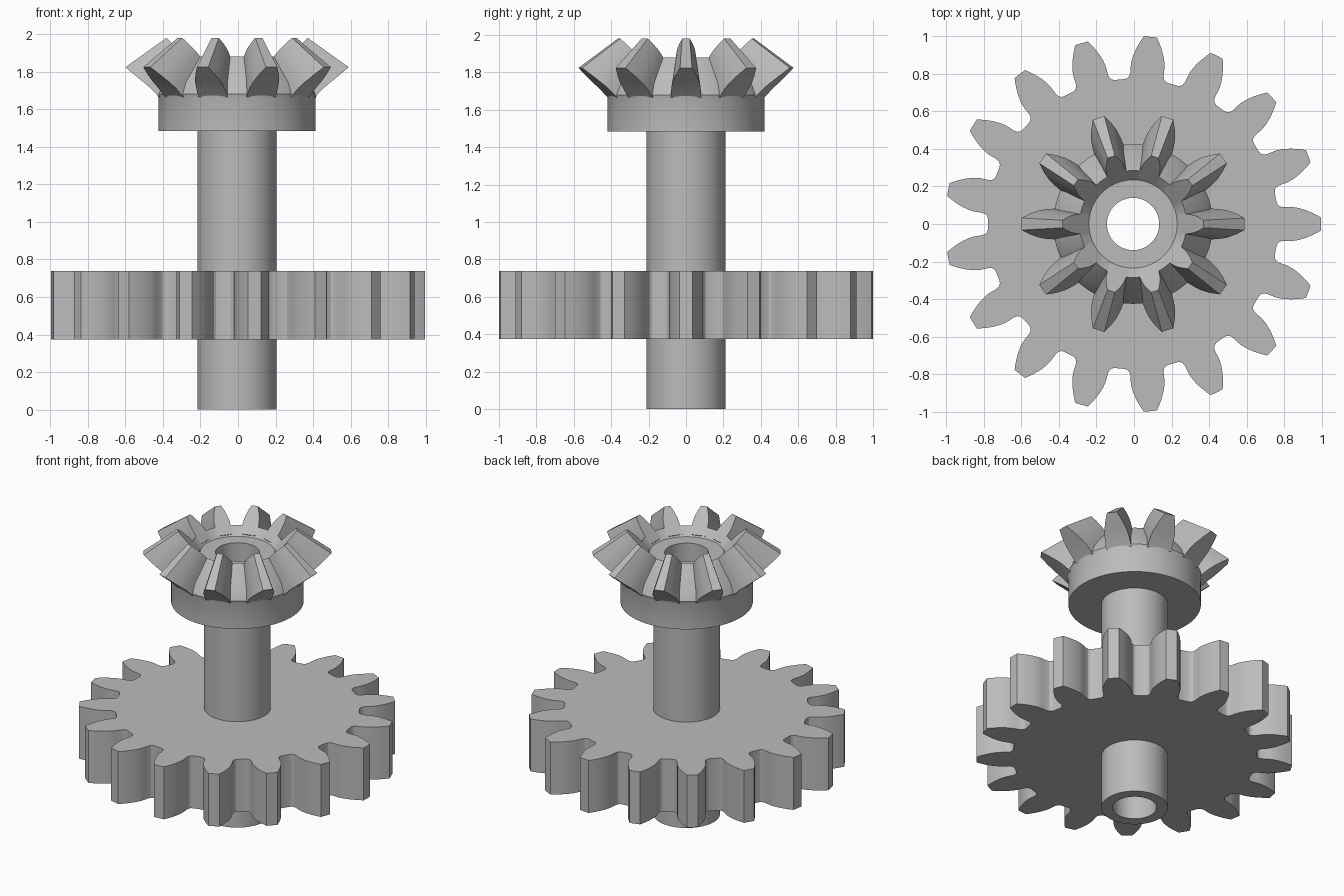
import bpy, bmesh, math
from math import cos, sin, tan, pi, radians

cube = bpy.data.objects.get("Cube")
if cube:
    bpy.data.objects.remove(cube, do_unlink=True)

CENTRE_X = -0.005

steel = bpy.data.materials.new("grey steel")
steel.use_nodes = True
GREY = (0.5, 0.5, 0.5, 1)
steel.diffuse_color = GREY
steel.node_tree.nodes["Principled BSDF"].inputs["Base Color"].default_value = GREY


def polar(r, a, z):
    return (r * cos(a), r * sin(a), z)


def finish(bm, name):
    bmesh.ops.recalc_face_normals(bm, faces=bm.faces)
    mesh = bpy.data.meshes.new(name)
    bm.to_mesh(mesh)
    bm.free()
    mesh.materials.append(steel)
    obj = bpy.data.objects.new(name, mesh)
    bpy.context.collection.objects.link(obj)
    obj.location.x = CENTRE_X
    bpy.ops.object.select_all(action="DESELECT")
    obj.select_set(True)
    bpy.context.view_layer.objects.active = obj
    bpy.ops.object.shade_smooth_by_angle(angle=radians(25))


def bridge(bm, rings):
    """Join a closed series of closed vertex rings with quads."""
    for a, b in zip(rings, rings[1:] + rings[:1]):
        n = len(a)
        for i in range(n):
            j = (i + 1) % n
            bm.faces.new((a[i], a[j], b[j], b[i]))


# Hollow shaft, collar and bevel hub, turned from one profile
profile = [(0.139, 0), (0.211, 0), (0.211, 1.483), (0.419, 1.483),
           (0.419, 1.66), (0.425, 1.68), (0.395, 1.745), (0.285, 1.88),
           (0.235, 1.825), (0.139, 1.825)]
SEGMENTS = 96
bm = bmesh.new()
bridge(bm, [[bm.verts.new(polar(r, 2 * pi * i / SEGMENTS, z))
             for i in range(SEGMENTS)] for r, z in profile])
finish(bm, "hollow_shaft")

# Spur gear: involute flanks with a rounded root
TEETH, TIP, BASE = 17, 1.001, 0.841
half_base = pi / (2 * TEETH) + tan(radians(20)) - radians(20)
flank = [(0.773, 0.152), (0.777, 0.133), (0.787, 0.119), (0.805, 0.111)]
for i in range(8):
    r = BASE + (TIP - BASE) * i / 7
    a = math.acos(BASE / r)
    flank.append((r, half_base - tan(a) + a))
half_tooth = [(r, -a) for r, a in flank]
tooth = half_tooth + [(TIP, 0)] + [(r, -a) for r, a in reversed(half_tooth)]
outline = [(r, a + 2 * pi * k / TEETH) for k in range(TEETH) for r, a in tooth]
bm = bmesh.new()
LOW, HIGH, INNER = 0.373, 0.739, 0.2
bridge(bm, [[bm.verts.new(polar(r if outer else INNER, a, z)) for r, a in outline]
            for outer, z in ((0, LOW), (1, LOW), (1, HIGH), (0, HIGH))])
finish(bm, "spur_gear")

# Bevel teeth: each tapers toward the cone apex and stops at the inner cone
APEX, BEVEL_TEETH = 2.25, 10
section = [(0.35, 1.665, 0.08), (0.422, 1.665, 0.083), (0.47, 1.715, 0.079),
           (0.505, 1.745, 0.073), (0.55, 1.784, 0.056), (0.595, 1.824, 0.032)]


def inner_point(r, z):
    t = (APEX - 1.825 + 1.1 * 0.235) / (1.1 * r + APEX - z)
    return r * t, APEX + t * (z - APEX)


bm = bmesh.new()
for k in range(BEVEL_TEETH):
    turn = 2 * pi * k / BEVEL_TEETH
    rings = []
    for r, z, w in section:
        r2, z2 = inner_point(r, z)
        rings.append([bm.verts.new(polar(rr, turn + s * w / r, zz))
                      for rr, zz, s in ((r, z, -1), (r, z, 1),
                                        (r2, z2, 1), (r2, z2, -1))])
    for a, b in zip(rings, rings[1:]):
        for i in range(4):
            j = (i + 1) % 4
            bm.faces.new((a[i], a[j], b[j], b[i]))
    bm.faces.new(rings[0])
    bm.faces.new(rings[-1])
finish(bm, "bevel_teeth")
